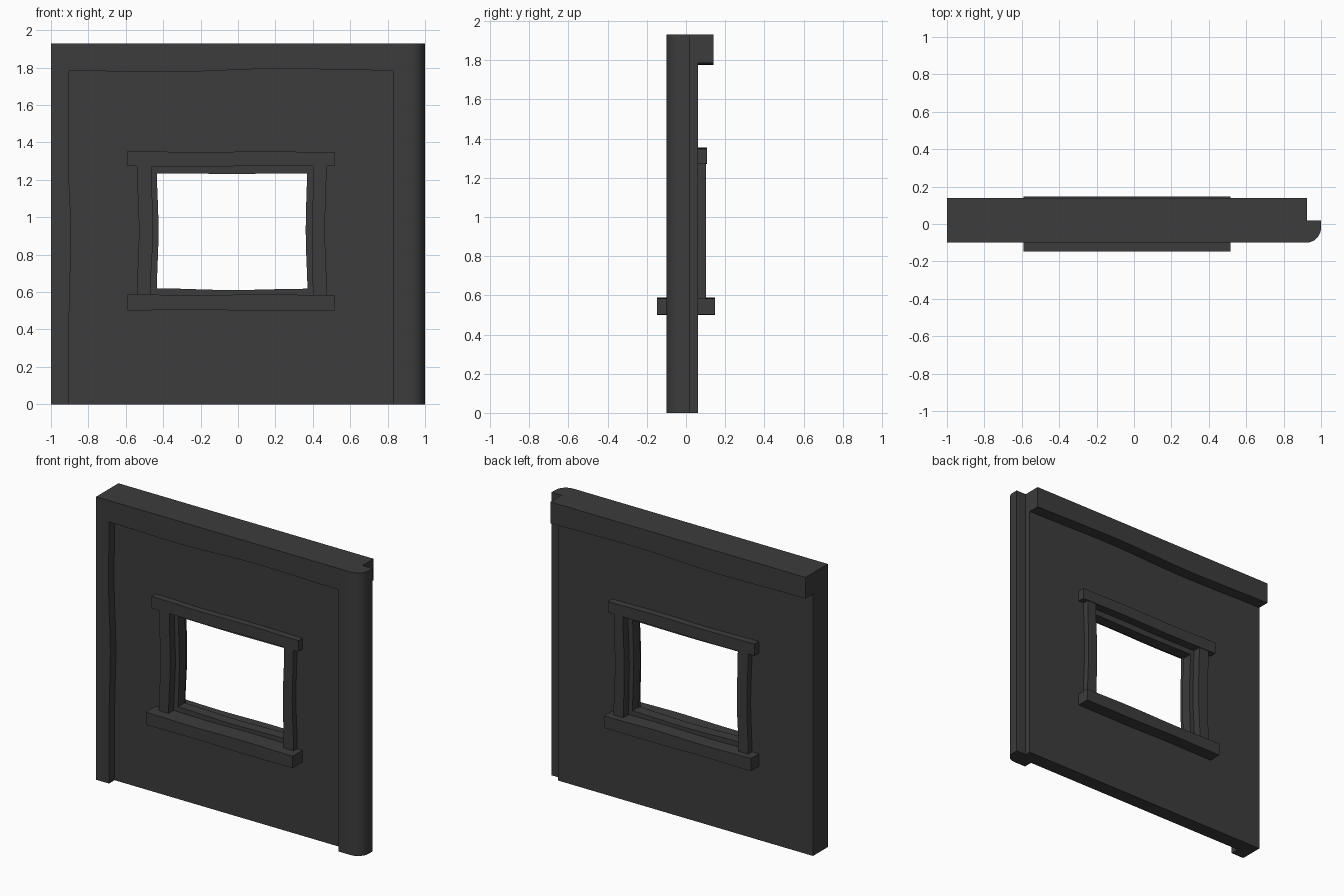
import bpy, bmesh, math

if "Cube" in bpy.data.objects:
    bpy.data.objects.remove(bpy.data.objects["Cube"])

# Dark charcoal shared by every part
dark = bpy.data.materials.new("dark_charcoal")
dark.diffuse_color = (0.045, 0.045, 0.045, 1)
dark.use_nodes = True
dark.node_tree.nodes["Principled BSDF"].inputs["Base Color"].default_value = dark.diffuse_color


def finish(bm, name):
    bmesh.ops.recalc_face_normals(bm, faces=bm.faces)
    me = bpy.data.meshes.new(name)
    bm.to_mesh(me)
    bm.free()
    me.materials.append(dark)
    ob = bpy.data.objects.new(name, me)
    bpy.context.collection.objects.link(ob)
    return ob


def extrude(bm, faces, vec):
    r = bmesh.ops.extrude_face_region(bm, geom=faces)
    vs = [g for g in r["geom"] if isinstance(g, bmesh.types.BMVert)]
    bmesh.ops.translate(bm, verts=vs, vec=vec)


def strip(name, rails, y0, y1):
    """Hand-hewn bar: pairs of (x, z) points along its length, given depth in y."""
    bm = bmesh.new()
    rows = [[bm.verts.new((x, y0, z)) for x, z in pair] for pair in rails]
    faces = [bm.faces.new((a[0], a[1], b[1], b[0])) for a, b in zip(rows, rows[1:])]
    extrude(bm, faces, (0, y1 - y0, 0))
    return finish(bm, name)


def sample(keys, t):
    """Smooth interpolation through evenly spaced offsets."""
    f = t * (len(keys) - 1)
    i = min(int(f), len(keys) - 2)
    u = (1 - math.cos(math.pi * (f - i))) / 2
    return keys[i] * (1 - u) + keys[i + 1] * u


def beam(name, x0, x1, low, high, y0, y1, n=12):
    strip(name, [((x0 + (x1 - x0) * i / n, sample(low, i / n)),
                  (x0 + (x1 - x0) * i / n, sample(high, i / n))) for i in range(n + 1)], y0, y1)


def post(name, z0, z1, left, right, y0, y1, n=12):
    strip(name, [((sample(left, i / n), z0 + (z1 - z0) * i / n),
                  (sample(right, i / n), z0 + (z1 - z0) * i / n)) for i in range(n + 1)], y0, y1)


# Plaster wall panel with the window hole
bm = bmesh.new()
outer = [(-1, 0), (0.925, 0), (0.925, 1.8), (-1, 1.8)]
inner = [(-0.51, 0.55), (0.45, 0.55), (0.45, 1.31), (-0.51, 1.31)]
o = [bm.verts.new((x, -0.04, z)) for x, z in outer]
h = [bm.verts.new((x, -0.04, z)) for x, z in inner]
ring = [bm.faces.new((o[i], o[(i + 1) % 4], h[(i + 1) % 4], h[i])) for i in range(4)]
extrude(bm, ring, (0, 0.10, 0))
finish(bm, "wall_panel")

# Rounded corner post
bm = bmesh.new()
R = 0.08
pts = [(0.83, 0.02), (0.83, -0.10)]
pts += [(0.92 + R * math.sin(a), -0.02 - R * math.cos(a))
        for a in (math.pi / 2 * i / 8 for i in range(9))]
pts += [(1.0, 0.02)]
f = bm.faces.new([bm.verts.new((x, y, 0)) for x, y in pts])
extrude(bm, [f], (0, 0, 1.93))
corner = finish(bm, "corner_post")
bpy.context.view_layer.objects.active = corner
corner.select_set(True)
bpy.ops.object.shade_smooth_by_angle(angle=math.radians(30))
corner.select_set(False)

# Left post and top beam
post("left_post", 0, 1.8, [-1, -1], [-0.903, -0.903, -0.893, -0.907, -0.903], -0.10, -0.04)
wave = [1.785, 1.776, 1.794, 1.785]
beam("top_beam_front", -1, 0.83, wave, [1.93, 1.93], -0.10, 0.02)
beam("top_beam_back", -1, 0.925, wave, [1.93, 1.93], 0.02, 0.14)

# Window surround: lintel and sill pass through the wall, jambs sit between
beam("lintel", -0.592, 0.515, [1.273, 1.27, 1.275, 1.273], [1.354, 1.348, 1.352, 1.348], -0.085, 0.107)
beam("sill", -0.592, 0.515, [0.502, 0.505, 0.50, 0.502], [0.588, 0.583, 0.588, 0.583], -0.147, 0.147)
post("left_jamb", 0.58, 1.275, [-0.54, -0.53, -0.54], [-0.468, -0.455, -0.462], -0.08, 0.102)
post("right_jamb", 0.58, 1.275, [0.40, 0.395, 0.405], [0.475, 0.465, 0.473], -0.08, 0.102)

# Inner window frame
post("inner_frame_left", 0.56, 1.30, [-0.51, -0.51], [-0.435, -0.425, -0.435], -0.025, 0.047)
post("inner_frame_right", 0.56, 1.30, [0.372, 0.362, 0.37], [0.45, 0.45], -0.025, 0.047)
beam("inner_frame_top", -0.44, 0.375, [1.235, 1.232, 1.235], [1.30, 1.30], -0.025, 0.047)
beam("inner_frame_bottom", -0.44, 0.375, [0.56, 0.56], [0.62, 0.611, 0.618], -0.025, 0.047)
